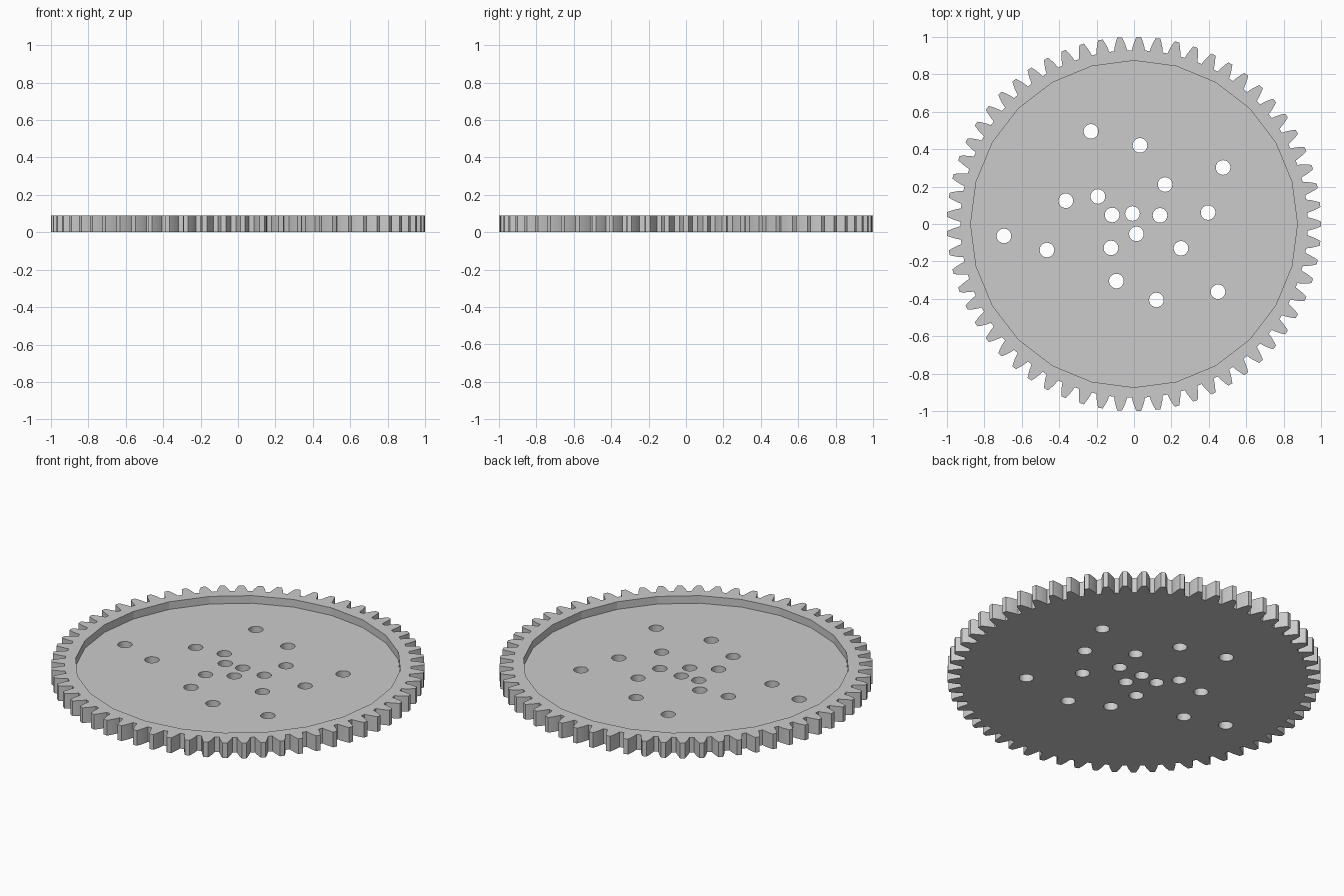
import bpy
import bmesh
from math import acos, cos, sin, tan, pi, radians

cube = bpy.data.objects.get("Cube")
if cube:
    bpy.data.objects.remove(cube, do_unlink=True)

TEETH = 61
THICK = 0.09
FLOOR = 0.045
RECESS_R = 0.873
HOLE_R = 0.039
HOLES = [(-.23, .495), (.032, .42), (.476, .302), (.166, .211), (-.364, .124),
         (-.193, .147), (-.117, .048), (-.008, .056), (.139, .046), (.396, .061),
         (-.695, -.064), (-.465, -.139), (-.123, -.128), (.013, -.053),
         (.251, -.13), (-.094, -.305), (.12, -.406), (.449, -.362)]

steel = bpy.data.materials.new("light grey")
steel.use_nodes = True
grey = (0.6, 0.6, 0.6, 1)
steel.diffuse_color = grey
steel.node_tree.nodes["Principled BSDF"].inputs["Base Color"].default_value = grey


def circle(r, sides, cx=0, cy=0):
    return [(cx + r * cos(2 * pi * i / sides), cy + r * sin(2 * pi * i / sides))
            for i in range(sides)]


def prisms(name, outlines, z0, z1):
    """One object made of upright prisms, one for each outline."""
    bm = bmesh.new()
    for outline in outlines:
        face = bm.faces.new([bm.verts.new((x, y, z0)) for x, y in outline])
        new = bmesh.ops.extrude_face_region(bm, geom=[face])["geom"]
        top = [v for v in new if isinstance(v, bmesh.types.BMVert)]
        bmesh.ops.translate(bm, verts=top, vec=(0, 0, z1 - z0))
    bmesh.ops.recalc_face_normals(bm, faces=bm.faces)
    mesh = bpy.data.meshes.new(name)
    bm.to_mesh(mesh)
    bm.free()
    mesh.materials.append(steel)
    obj = bpy.data.objects.new(name, mesh)
    bpy.context.collection.objects.link(obj)
    return obj


# Involute tooth outline: module, pitch, root and base radii
module = 2 / (TEETH + 2)
pitch_r = module * TEETH / 2
root_r = pitch_r - 1.25 * module
base_r = pitch_r * cos(radians(20))


def half_angle(r):
    inv = lambda a: tan(a) - a
    return pi / (2 * TEETH) + inv(radians(20)) - inv(acos(base_r / r))


STEPS = 5
radii = [root_r + (1 - root_r) * i / STEPS for i in range(STEPS + 1)]
flank = [(r, -half_angle(r)) for r in radii]
tooth = flank + [(r, -a) for r, a in reversed(flank)]
outline = [(r * cos(a + 2 * pi * n / TEETH), r * sin(a + 2 * pi * n / TEETH))
           for n in range(TEETH) for r, a in tooth]

# Toothed disc, with the shallow recess and the through holes cut out
gear = prisms("toothed_disc", [outline], 0, THICK)
recess = prisms("recess_cutter", [circle(RECESS_R, 24)], FLOOR, THICK + 0.1)
holes = prisms("hole_cutter", [circle(HOLE_R, 32, x, y) for x, y in HOLES],
               -0.1, THICK + 0.1)
for cutter in (recess, holes):
    cutter.hide_render = True
    cutter.hide_set(True)
    cut = gear.modifiers.new(cutter.name, 'BOOLEAN')
    cut.operation = 'DIFFERENCE'
    cut.solver = 'EXACT'
    cut.object = cutter

# Bake the cuts and drop the cutters
bpy.context.view_layer.update()
baked = bpy.data.meshes.new_from_object(
    gear.evaluated_get(bpy.context.evaluated_depsgraph_get()))
gear.modifiers.clear()
gear.data = baked
for cutter in (recess, holes):
    bpy.data.objects.remove(cutter, do_unlink=True)
